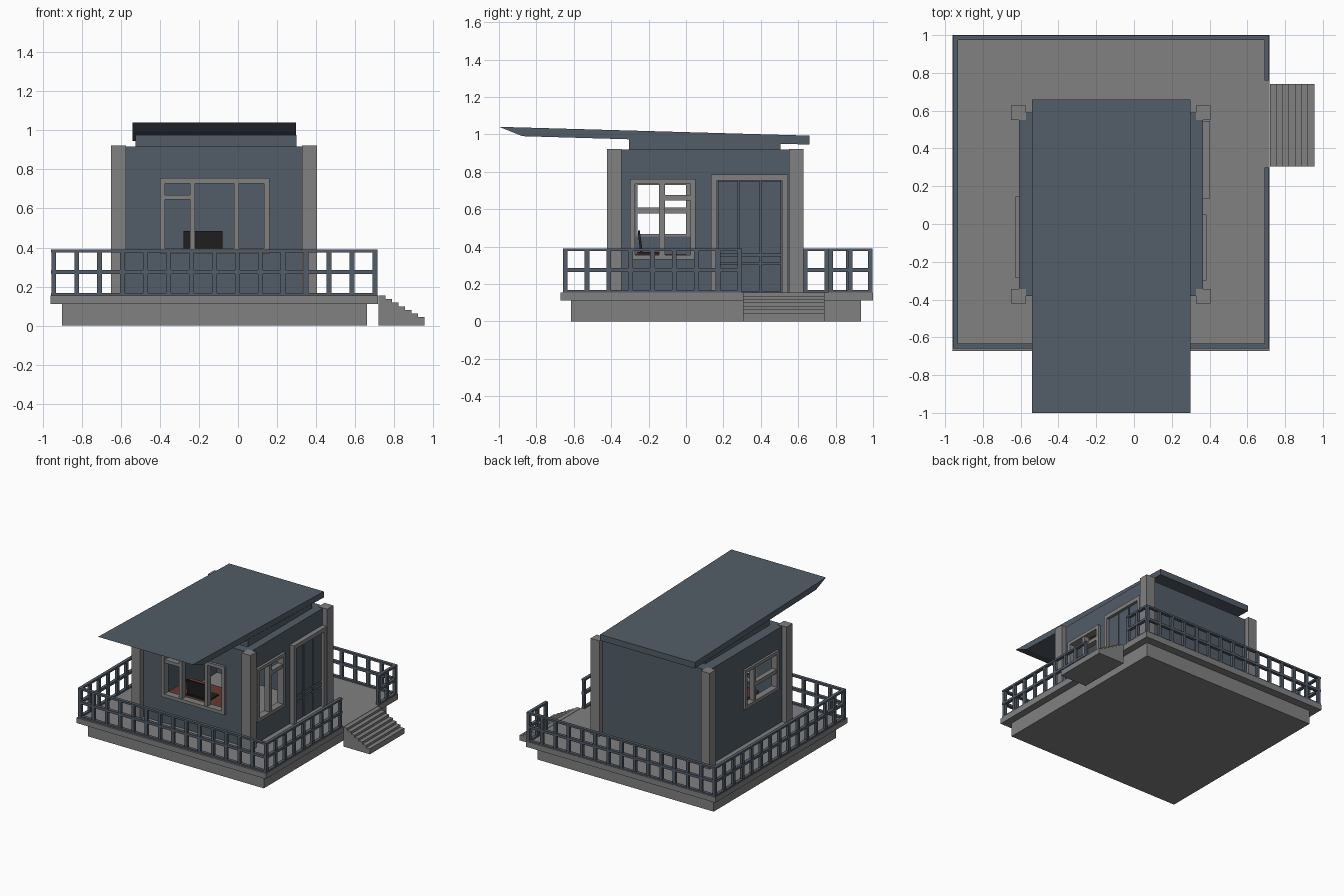
import bpy, bmesh
from mathutils import Matrix, Vector

if "Cube" in bpy.data.objects:
    bpy.data.objects.remove(bpy.data.objects["Cube"])


def mat(name, col):
    m = bpy.data.materials.new(name)
    m.diffuse_color = (*col, 1)
    m.use_nodes = True
    m.node_tree.nodes["Principled BSDF"].inputs["Base Color"].default_value = m.diffuse_color
    return m


BLUE = mat("slate_blue", (0.085, 0.108, 0.135))
GREY = mat("stone_grey", (0.22, 0.22, 0.22))
WOOD = mat("red_wood", (0.13, 0.04, 0.03))
BLACK = mat("black", (0.015, 0.015, 0.015))


def finish(name, bm, material):
    bmesh.ops.recalc_face_normals(bm, faces=bm.faces)
    me = bpy.data.meshes.new(name)
    bm.to_mesh(me)
    bm.free()
    me.materials.append(material)
    ob = bpy.data.objects.new(name, me)
    bpy.context.collection.objects.link(ob)
    return ob


def boxes(name, material, items):
    """Each item is (x0, x1, y0, y1, z0, z1)."""
    bm = bmesh.new()
    for x0, x1, y0, y1, z0, z1 in items:
        m = Matrix.Translation(((x0 + x1) / 2, (y0 + y1) / 2, (z0 + z1) / 2))
        m = m @ Matrix.Diagonal((x1 - x0, y1 - y0, z1 - z0, 1))
        bmesh.ops.create_cube(bm, size=1, matrix=m)
    return finish(name, bm, material)


def extrude(name, material, pts, depth):
    """Extrude a closed 3D outline along a vector."""
    bm = bmesh.new()
    f = bm.faces.new([bm.verts.new(p) for p in pts])
    r = bmesh.ops.extrude_face_region(bm, geom=[f])
    vs = [v for v in r["geom"] if isinstance(v, bmesh.types.BMVert)]
    bmesh.ops.translate(bm, verts=vs, vec=Vector(depth))
    return finish(name, bm, material)


def slab(axis, a0, a1, d0, d1, z0, z1):
    """Upright box running along axis from a0 to a1, with depth d0 to d1."""
    return (a0, a1, d0, d1, z0, z1) if axis == "x" else (d0, d1, a0, a1, z0, z1)


# deck
boxes("deck_base", GREY, [(-0.90, 0.66, -0.615, 0.935, 0, 0.112)])
boxes("deck_floor", GREY, [(-0.96, 0.717, -0.672, 1.0, 0.112, 0.155)])

# steps
N, x0, x1 = 7, 0.72, 0.955
w = (x1 - x0) / N
prof = [(x0, 0)]
for i in range(N):
    z = 0.155 - i * 0.0185
    prof += [(x0 + i * w, z), (x0 + (i + 1) * w, z)]
prof.append((x1, 0))
extrude("steps", GREY, [(x, 0.305, z) for x, z in prof], (0, 0.435, 0))


# railings
def railing(name, axis, a0, a1, d, bays):
    t, pw = 0.025, 0.025
    items = [slab(axis, a0, a1, d, d + t, z, z + h)
             for z, h in ((0.153, 0.014), (0.265, 0.02), (0.375, 0.015))]
    for i in range(bays + 1):
        a = a0 + (a1 - a0 - pw) * i / bays
        items.append(slab(axis, a, a + pw, d + 0.002, d + t - 0.002, 0.155, 0.385))
    boxes(name, BLUE, items)


railing("front_railing", "x", -0.955, 0.713, -0.658, 14)
railing("back_railing", "x", -0.955, 0.713, 0.973, 14)
railing("left_railing", "y", -0.658, 0.998, -0.957, 14)
railing("right_railing_front", "y", -0.658, 0.30, 0.69, 8)
railing("right_railing_back", "y", 0.76, 0.998, 0.69, 2)


# walls with window openings
def wall(name, axis, a0, a1, d0, d1, hole=None):
    b, t = 0.155, 0.90
    if hole is None:
        items = [slab(axis, a0, a1, d0, d1, b, t)]
    else:
        h0, h1, z0, z1 = hole
        items = [slab(axis, a0, h0, d0, d1, b, t), slab(axis, h1, a1, d0, d1, b, t),
                 slab(axis, h0, h1, d0, d1, b, z0), slab(axis, h0, h1, d0, d1, z1, t)]
    boxes(name, BLUE, items)


def frame(name, axis, a0, a1, d0, d1, z0, z1, bars, f=0.026):
    items = [slab(axis, a0, a0 + f, d0, d1, z0, z1), slab(axis, a1 - f, a1, d0, d1, z0, z1),
             slab(axis, a0, a1, d0, d1, z0, z0 + f), slab(axis, a0, a1, d0, d1, z1 - f, z1)]
    inset = 0.006
    items += [slab(axis, p, q, d0 + inset, d1 - inset, r, s) for p, q, r, s in bars]
    boxes(name, GREY, items)


FRONT = (-0.385, 0.145, 0.385, 0.74)
RIGHT = (-0.285, 0.035, 0.345, 0.745)
LEFT = (-0.27, 0.13, 0.455, 0.74)
wall("front_wall", "x", -0.61, 0.365, -0.38, -0.34, FRONT)
wall("back_wall", "x", -0.61, 0.365, 0.55, 0.59)
wall("left_wall", "y", -0.34, 0.55, -0.61, -0.57, LEFT)
wall("right_wall", "y", -0.34, 0.55, 0.325, 0.365, RIGHT)
boxes("ceiling", BLUE, [(-0.61, 0.365, -0.38, 0.59, 0.90, 0.918)])

frame("front_window", "x", -0.40, 0.16, -0.40, -0.345, 0.37, 0.755,
      [(-0.245, -0.22, 0.38, 0.74), (-0.02, 0.005, 0.38, 0.74), (-0.39, -0.23, 0.645, 0.67)])
frame("right_window", "y", -0.30, 0.05, 0.33, 0.385, 0.33, 0.76,
      [(-0.145, -0.112, 0.34, 0.75), (-0.13, 0.04, 0.645, 0.675)])
frame("left_window", "y", -0.285, 0.145, -0.627, -0.575, 0.44, 0.755,
      [(0.0, 0.025, 0.45, 0.74), (-0.28, 0.01, 0.577, 0.608)])

# corner pillars
boxes("corner_pillars", GREY, [(x, x + 0.078, y, y + 0.078, 0.155, 0.922)
                               for x in (-0.65, 0.327) for y in (-0.422, 0.55)])

# door
f = 0.032
boxes("door_frame", GREY, [(0.36, 0.403, 0.135, 0.135 + f, 0.155, 0.785),
                           (0.36, 0.403, 0.545 - f, 0.545, 0.155, 0.785),
                           (0.36, 0.403, 0.135, 0.545, 0.785 - f, 0.785)])
pw = (0.513 - 0.167) / 3
boxes("door_planks", BLUE, [(0.36, 0.383, 0.167 + i * pw + 0.005, 0.167 + (i + 1) * pw - 0.005, z0, z1)
                            for i in range(3)
                            for z0, z1 in ((0.16, 0.305), (0.315, 0.35), (0.36, 0.75))])

# roof and its supporting block
extrude("roof_support", BLUE, [(-0.525, -0.305, 0.918), (-0.525, 0.505, 0.918),
                               (-0.525, 0.505, 0.952), (-0.525, -0.305, 0.976)], (0.825, 0, 0))
extrude("roof", BLUE, [(-0.54, -1.0, 1.04), (-0.54, 0.66, 0.993),
                       (-0.54, 0.66, 0.945), (-0.54, -0.875, 0.99)], (0.838, 0, 0))

# desk and laptop inside
boxes("desk", WOOD, [(-0.42, 0.06, -0.32, 0.0, 0.34, 0.36)] +
      [(x, x + 0.03, y, y + 0.03, 0.155, 0.34) for x in (-0.41, 0.02) for y in (-0.31, -0.04)])
boxes("laptop_base", BLACK, [(-0.28, -0.08, -0.26, -0.13, 0.36, 0.37)])
extrude("laptop_screen", BLACK, [(-0.28, -0.245, 0.365), (-0.28, -0.23, 0.365),
                                 (-0.28, -0.247, 0.485), (-0.28, -0.258, 0.485)], (0.2, 0, 0))
